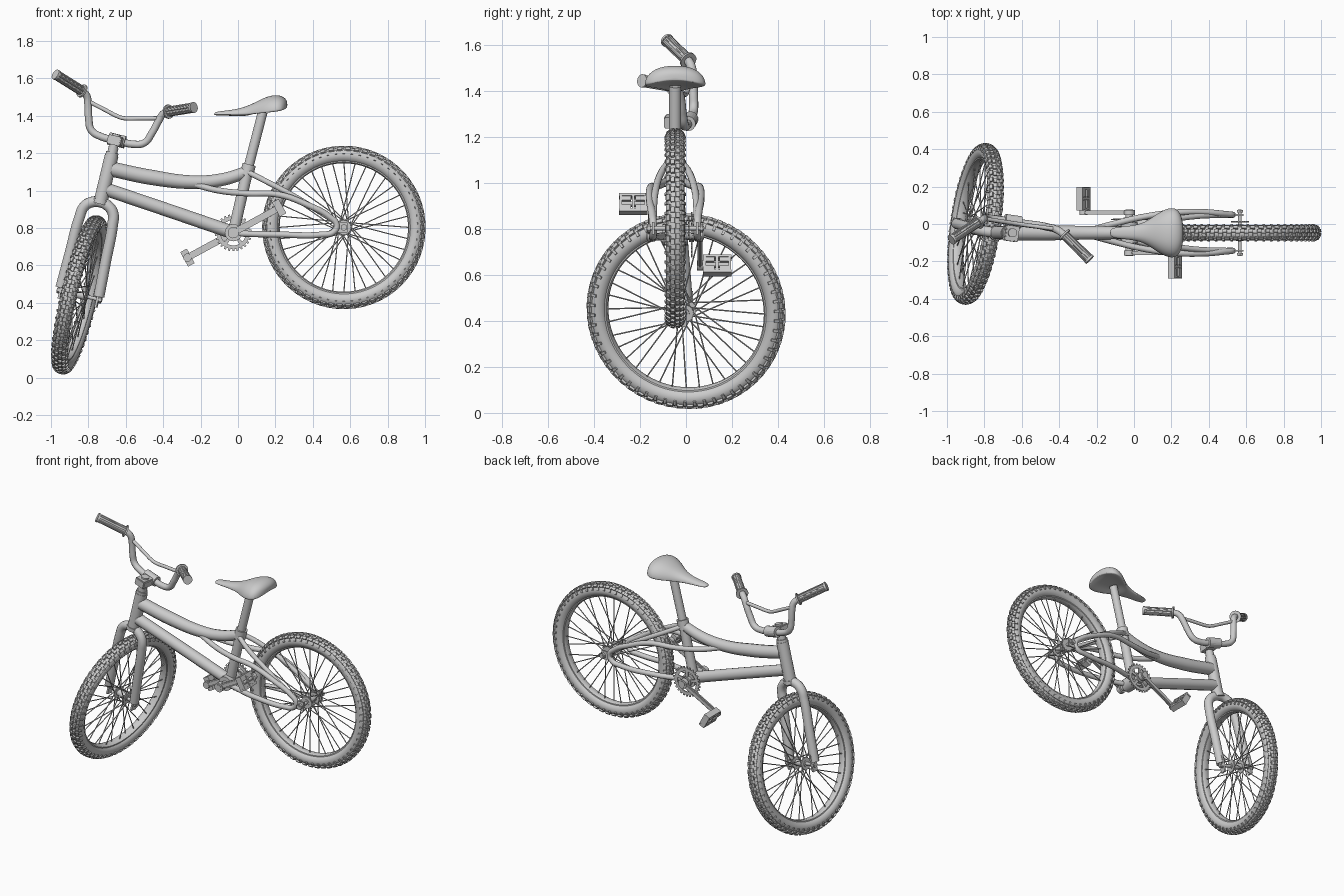
import bpy, bmesh, math
from mathutils import Matrix, Vector

if "Cube" in bpy.data.objects:
    bpy.data.objects.remove(bpy.data.objects["Cube"])

PI = math.pi
YF = -0.047                                   # plane of the frame


def basis(x, y, z, o):
    m = Matrix((x, y, z)).transposed().to_4x4()
    m.translation = Vector(o)
    return m


def bike(x, z):
    """Local frame: X = bike's right (+y), Y = forward (-x), Z = up."""
    return basis((0, 1, 0), (-1, 0, 0), (0, 0, 1), (x, YF, z))


# Steered frame (turned handlebar, fork and front wheel)
S = Vector((0.233, 0, 0.972)).normalized()
R = Vector((0.963, -0.14, -0.231))
R = (R - S * R.dot(S)).normalized()
STEER = basis(R, S.cross(R), S, (-0.735, YF, 0.94))
FRONT = STEER @ Matrix.Translation((0, 0.048, -0.51))
REAR = bike(0.566, 0.803)
BB = bike(-0.025, 0.775)


def smooth(ob, angle=40):
    bpy.ops.object.select_all(action='DESELECT')
    ob.select_set(True)
    bpy.context.view_layer.objects.active = ob
    bpy.ops.object.shade_smooth_by_angle(angle=math.radians(angle))
    return ob


def finish(name, bm, M=Matrix()):
    bmesh.ops.recalc_face_normals(bm, faces=bm.faces)
    me = bpy.data.meshes.new(name)
    bm.to_mesh(me)
    bm.free()
    me.transform(M)
    ob = bpy.data.objects.new(name, me)
    bpy.context.collection.objects.link(ob)
    return smooth(ob)


def tube(name, pts, r, M=Matrix(), radii=None):
    cu = bpy.data.curves.new(name, 'CURVE')
    cu.dimensions = '3D'
    cu.bevel_depth, cu.bevel_resolution = r, 4
    cu.resolution_u, cu.use_fill_caps = 8, True
    sp = cu.splines.new('BEZIER')
    sp.bezier_points.add(len(pts) - 1)
    for i, p in enumerate(pts):
        b = sp.bezier_points[i]
        b.co = M @ Vector(p)
        b.handle_left_type = b.handle_right_type = 'AUTO'
        b.radius = radii[i] if radii else 1
    ob = bpy.data.objects.new(name, cu)
    bpy.context.collection.objects.link(ob)
    bpy.ops.object.select_all(action='DESELECT')
    ob.select_set(True)
    bpy.context.view_layer.objects.active = ob
    bpy.ops.object.convert(target='MESH')
    return smooth(bpy.context.view_layer.objects.active)


def rod(bm, p0, p1, r, r2=None, seg=20):
    p0, p1 = Vector(p0), Vector(p1)
    d = p1 - p0
    m = Matrix.Translation((p0 + p1) / 2) @ d.to_track_quat('Z', 'Y').to_matrix().to_4x4()
    bmesh.ops.create_cone(bm, cap_ends=True, segments=seg, radius1=r,
                          radius2=r if r2 is None else r2, depth=d.length, matrix=m)


def rods(name, items, M=Matrix()):
    bm = bmesh.new()
    for it in items:
        rod(bm, *it)
    return finish(name, bm, M)


def box(bm, m, size):
    bmesh.ops.create_cube(bm, size=1, matrix=m @ Matrix.Diagonal((*size, 1)))


def lathe(bm, prof, seg=72):
    """Spin a closed (x, radius) profile about X."""
    rings = [[bm.verts.new((x, r * math.sin(2*PI*i/seg), r * math.cos(2*PI*i/seg)))
              for x, r in prof] for i in range(seg)]
    n = len(prof)
    for i in range(seg):
        a, b = rings[i], rings[(i + 1) % seg]
        for j in range(n):
            bm.faces.new((a[j], a[(j+1) % n], b[(j+1) % n], b[j]))


def RX(a):
    return Matrix.Rotation(a, 4, 'X')


def wheel(pre, M):
    # tyre body with knobs
    bm = bmesh.new()
    lathe(bm, [(0.041 * math.sin(2*PI*k/18), 0.387 + 0.040 * math.cos(2*PI*k/18))
               for k in range(18)], 96)
    n = 58
    for i in range(n):
        for phi, off, size in ((0.24, 0, (.017, .024, .014)), (0.72, .5, (.018, .026, .014)),
                               (1.15, 0, (.022, .012, .010))):
            for s in (-1, 1):
                th = 2*PI*(i + off + (0.25 * s if phi < .5 else 0)) / n
                m = RX(th) @ Matrix.Translation((0, 0, 0.387)) @ \
                    Matrix.Rotation(phi * s, 4, 'Y') @ Matrix.Translation((0, 0, 0.042))
                box(bm, m, size)
    finish(pre + "_tyre", bm, M)
    # rim
    bm = bmesh.new()
    lathe(bm, [(-.026, .365), (-.024, .349), (-.012, .343), (.012, .343), (.024, .349), (.026, .365)], 96)
    finish(pre + "_rim", bm, M)
    # crossed spokes
    bm = bmesh.new()
    for i in range(36):
        th, s = 2*PI*i/36, (1 if i % 2 else -1)
        h = th + (0.95 if (i // 2) % 2 else -0.95)
        rod(bm, (s*.038, .032*math.sin(h), .032*math.cos(h)),
            (s*.006, .347*math.sin(th), .347*math.cos(th)), .0032, None, 5)
    finish(pre + "_spokes", bm, M)
    # hub and axle
    rods(pre + "_hub", [((-.045, 0, 0), (.045, 0, 0), .020)] +
         [((s*.034, 0, 0), (s*.042, 0, 0), .038) for s in (-1, 1)] +
         [((-.125, 0, 0), (.125, 0, 0), .010)] +
         [((s*.108, 0, 0), (s*.122, 0, 0), .019, None, 6) for s in (-1, 1)], M)


wheel("front_wheel", FRONT)
wheel("rear_wheel", REAR)

# Rear sprocket
bm = bmesh.new()
rod(bm, (.055, 0, 0), (.063, 0, 0), .040, None, 24)
for i in range(14):
    box(bm, RX(2*PI*i/14) @ Matrix.Translation((.059, 0, .042)), (.006, .008, .012))
finish("rear_sprocket", bm, REAR)

# Head tube, headset and steerer
rods("head_tube", [((0, 0, .005), (0, 0, .255), .037)], STEER)
rods("headset", [((0, 0, -.012), (0, 0, .012), .042), ((0, 0, .25), (0, 0, .272), .034),
                 ((0, 0, .27), (0, 0, .30), .027), ((0, 0, .29), (0, 0, .372), .024)], STEER)

# Stem with bar clamp
bm = bmesh.new()
box(bm, Matrix.Translation((0, .012, .337)), (.075, .115, .05))
rod(bm, (-.045, .062, .34), (.045, .062, .34), .034)
bmesh.ops.bevel(bm, geom=[e for e in bm.edges if e.calc_length() > .04], offset=.005, segments=2, affect='EDGES')
finish("stem", bm, STEER)

# Handlebar, built as one mirrored path
half = [(.09, .06, .34), (.148, .06, .362), (.175, .055, .42), (.195, .05, .49),
        (.212, .04, .534), (.245, .018, .556), (.30, -.025, .576), (.38, -.088, .605)]
path = [(-x, y, z) for x, y, z in reversed(half)] + [(0, .06, .34)] + half
tube("handlebar", path, .020, STEER)
tube("handlebar_crossbar", [(-.197, .048, .508), (-.10, .048, .484), (-.012, .048, .464), (.012, .048, .464),
                            (.10, .048, .484), (.197, .048, .508)], .011, STEER)

# Ribbed grips with flanges
for s, side in ((-1, "left"), (1, "right")):
    p0, p1 = Vector((s*.236, .026, .552)), Vector((s*.385, -.092, .607))
    d = (p1 - p0).normalized()
    items = [(p0, p0 + d*.010, .038), (p0, p1, .0235), (p1 - d*.012, p1, .029)]
    q = d.to_track_quat('Z', 'Y')
    for k in range(10):
        o = q @ Vector((.023*math.cos(2*PI*k/10), .023*math.sin(2*PI*k/10), 0))
        items.append((p0 + o, p1 + o - d*.012, .0045, None, 6))
    rods("grip_" + side, items, STEER)

# Fork: arched crown into two legs, with dropouts
leg = [(.045, 0, -.012), (.080, .002, -.045), (.092, .005, -.11), (.099, .02, -.30), (.106, .034, -.495)]
tube("fork", [(-x, y, z) for x, y, z in reversed(leg)] + [(0, 0, -.002)] + leg, .029, STEER)
bm = bmesh.new()
for s in (-1, 1):
    box(bm, Matrix.Translation((s*.102, .044, -.50)), (.012, .04, .11))
finish("fork_dropouts", bm, STEER)

# Main frame tubes
tube("top_tube", [(-.675, YF, 1.115), (-.47, YF, 1.072), (-.23, YF, 1.045), (-.08, YF, 1.06), (.05, YF, 1.10)],
     .040, radii=[1, 1.02, .9, .85, .8])
tube("down_tube", [(-.70, YF, 1.005), (-.36, YF, .89), (-.025, YF, .775)], .036)
seat_dir = [(-.025, YF, .775), (.052, YF, 1.11), (.132, YF, 1.42)]
rods("seat_tube", [(seat_dir[0], seat_dir[1], .030)])
rods("seat_post", [(seat_dir[1], seat_dir[2], .026)])
rods("seat_clamp", [((.045, YF, 1.08), (.060, YF, 1.14), .036)])
rods("bottom_bracket", [((-.055, 0, 0), (.055, 0, 0), .046)], BB)

# Rear stays: swooping loop from top tube round to the bottom bracket, plus seat stays
for s, side in ((-1, "left"), (1, "right")):
    def sd(pts):
        return [(x, YF + s*w, z) for x, w, z in pts]
    tube("loop_stay_" + side, sd([(-.24, .012, 1.035), (-.10, .05, 1.00), (.05, .085, .985), (.22, .108, .978),
                                  (.38, .11, .92), (.49, .10, .86), (.528, .096, .815), (.51, .096, .778),
                                  (.45, .098, .765), (.22, .088, .765), (.08, .06, .768), (-.02, .035, .772)]), .0165)
    tube("seat_stay_" + side, sd([(.05, .018, 1.10), (.14, .055, 1.055), (.30, .085, .97), (.52, .096, .835)]), .015)
    # dropout plate
    bm = bmesh.new()
    box(bm, Matrix.Translation((.548, YF + s*.096, .803)), (.075, .010, .055))
    finish("rear_dropout_" + side, bm)

# Chainring with teeth and arms
bm = bmesh.new()
lathe(bm, [(.068, .068), (.076, .068), (.076, .088), (.068, .088)], 48)
for i in range(26):
    box(bm, RX(2*PI*i/26) @ Matrix.Translation((.072, 0, .091)), (.006, .011, .016))
for i in range(5):
    box(bm, RX(2*PI*i/5) @ Matrix.Translation((.072, 0, .04)), (.008, .018, .065))
rod(bm, (.06, 0, 0), (.082, 0, 0), .032)
finish("chainring", bm, BB)

# Cranks and pedals
rods("crank_axle", [((-.125, 0, 0), (.125, 0, 0), .020)], BB)
CA = math.atan2(.133, .245)
for s, side in ((-1, "left"), (1, "right")):
    arm = BB @ RX(-CA if s > 0 else PI - CA)
    bm = bmesh.new()
    box(bm, Matrix.Translation((s*.108, .14, 0)), (.022, .30, .036))
    bmesh.ops.bevel(bm, geom=bm.edges[:], offset=.007, segments=2, affect='EDGES')
    rod(bm, (s*.094, 0, 0), (s*.122, 0, 0), .030)
    rod(bm, (s*.095, .279, 0), (s*.121, .279, 0), .022)
    finish("crank_arm_" + side, bm, arm)
    # pedal cage, square to the arm
    bm = bmesh.new()
    c = Matrix.Translation((s*.182, .279, 0))
    rod(bm, (s*.11, .279, 0), (s*.242, .279, 0), .012)
    for k in (-1, 1):
        box(bm, c @ Matrix.Translation((0, 0, k*.038)), (.124, .038, .012))
        for j in (-1, 1):
            box(bm, c @ Matrix.Translation((j*.03, 0, k*.022)), (.040, .034, .022))
    for j in (-1, 0, 1):
        box(bm, c @ Matrix.Translation((j*.055, 0, 0)), (.012, .040, .084))
    finish("pedal_" + side, bm, arm)

# Saddle: lofted sections (x, half width, top, bottom)
secs = [(-.128, .014, 1.416, 1.404), (-.11, .030, 1.424, 1.401), (-.02, .036, 1.432, 1.400),
        (.05, .052, 1.452, 1.396), (.10, .085, 1.477, 1.391), (.15, .120, 1.503, 1.388),
        (.20, .138, 1.514, 1.392), (.235, .126, 1.507, 1.402), (.255, .090, 1.492, 1.420), (.264, .035, 1.475, 1.445)]
bm = bmesh.new()
loops = []
for x, w, t, b in secs:
    mid, ring = b + .30*(t - b), []
    for k in range(20):
        a = 2*PI*k/20
        sn, cs = math.sin(a), math.cos(a)
        z = mid + (t - mid)*sn if sn >= 0 else mid + (mid - b)*sn + .35*(t - b)*sn*sn*(1 if w > .06 else 0)
        ring.append(bm.verts.new((x, YF + w*math.copysign(abs(cs)**.85, cs), z)))
    loops.append(ring)
for a, b in zip(loops, loops[1:]):
    for k in range(20):
        bm.faces.new((a[k], a[(k+1) % 20], b[(k+1) % 20], b[k]))
bm.faces.new(loops[0])
bm.faces.new(loops[-1])
seat = finish("seat", bm)
smooth(seat, 70)
sub = seat.modifiers.new("subsurf", 'SUBSURF')
sub.levels = sub.render_levels = 2
